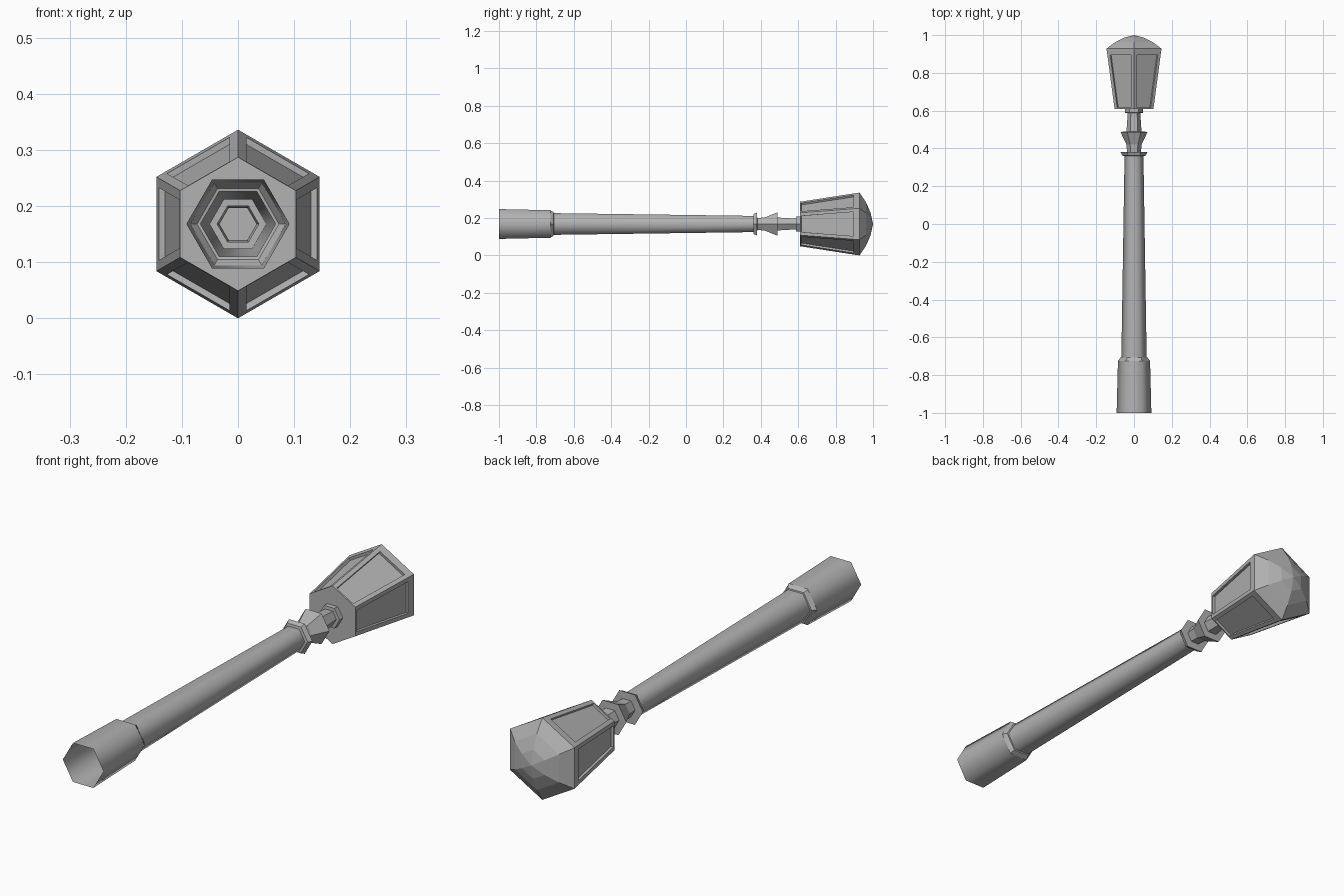
import bpy, bmesh, math
from mathutils import Vector

if "Cube" in bpy.data.objects:
    bpy.data.objects.remove(bpy.data.objects["Cube"])

ZC = 0.168                      # height of the long axis

# Dark grey painted metal
metal = bpy.data.materials.new("dark_grey_metal")
metal.diffuse_color = (0.45, 0.45, 0.45, 1)
metal.use_nodes = True
metal.node_tree.nodes["Principled BSDF"].inputs["Base Color"].default_value = metal.diffuse_color


def ring_point(r, y, deg):
    a = math.radians(deg)
    return Vector((r * math.cos(a), y, ZC + r * math.sin(a)))


def finish(bm, name, smooth=False):
    bmesh.ops.remove_doubles(bm, verts=bm.verts, dist=1e-5)
    for f in bm.faces:
        f.smooth = smooth
    mesh = bpy.data.meshes.new(name)
    bm.to_mesh(mesh)
    bm.free()
    mesh.materials.append(metal)
    ob = bpy.data.objects.new(name, mesh)
    bpy.context.collection.objects.link(ob)
    return ob


def hex_loft(name, profile, start=0, smooth=False):
    """Six-sided open shell through (y, corner radius) pairs."""
    bm = bmesh.new()
    for (y0, r0), (y1, r1) in zip(profile, profile[1:]):
        for k in range(6):
            a, b = start + 60 * k, start + 60 * (k + 1)
            pts = [ring_point(r0, y0, a), ring_point(r1, y1, a)]
            if r1 > 0:
                pts.append(ring_point(r1, y1, b))
            pts.append(ring_point(r0, y0, b))
            bm.faces.new([bm.verts.new(p) for p in pts])
    return finish(bm, name, smooth)


# Hollow base sleeve, its shoulder and the tapering post
hex_loft("base_sleeve", [(-1, 0.092), (-0.725, 0.085)], smooth=True)
hex_loft("base_shoulder", [(-0.725, 0.085), (-0.708, 0.073), (-0.707, 0.067)])
hex_loft("post", [(-0.707, 0.067), (0.36, 0.05)], smooth=True)

# Collar, flared cup and neck
hex_loft("neck", [(0.36, 0.05), (0.362, 0.062), (0.38, 0.071), (0.381, 0.037),
                  (0.42, 0.04), (0.488, 0.072), (0.489, 0.04), (0.588, 0.033),
                  (0.589, 0.047), (0.61, 0.047)])

# Lantern body: floor plus six framed, recessed panels
Y0, Y1, R0, R1 = 0.61, 0.928, 0.119, 0.168
POST, DEPTH = 0.017, 0.011


def edge_point(y, deg):
    return ring_point(R0 + (R1 - R0) * (y - Y0) / (Y1 - Y0), y, deg)


bm = bmesh.new()
bm.faces.new([bm.verts.new(edge_point(Y0, 30 + 60 * k)) for k in range(6)])
for k in range(6):
    a, b = 30 + 60 * k, 90 + 60 * k
    outer = [edge_point(Y0, a), edge_point(Y1, a), edge_point(Y1, b), edge_point(Y0, b)]
    across = (outer[3] - outer[0]).normalized()
    ya, yb = Y0 + 0.006, Y1 - 0.032
    inner = [edge_point(ya, a) + across * POST, edge_point(yb, a) + across * POST,
             edge_point(yb, b) - across * POST, edge_point(ya, b) - across * POST]
    normal = (outer[1] - outer[0]).cross(outer[3] - outer[0]).normalized()
    deep = [p - normal * DEPTH for p in inner]
    for i in range(4):
        j = (i + 1) % 4
        for quad in ((outer[i], outer[j], inner[j], inner[i]),
                     (inner[i], inner[j], deep[j], deep[i])):
            bm.faces.new([bm.verts.new(p) for p in quad])
    bm.faces.new([bm.verts.new(p) for p in deep])
body = finish(bm, "lantern_body")

# Faceted domed roof
hex_loft("lantern_roof", [(Y1, R1), (0.963, 0.115), (0.987, 0.06), (1.0, 0)], 30)
